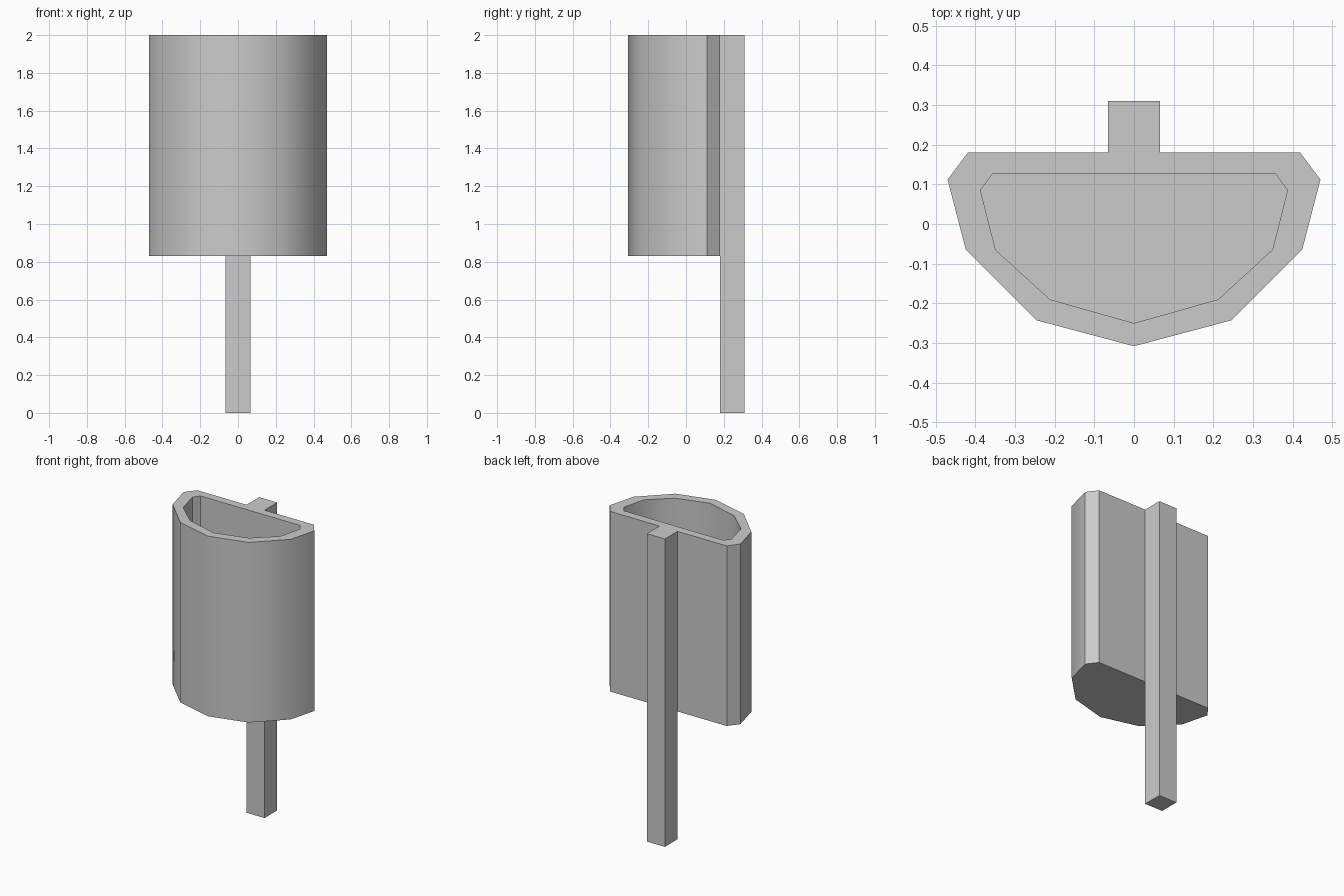
import bpy, bmesh, math

if "Cube" in bpy.data.objects:
    bpy.data.objects.remove(bpy.data.objects["Cube"])


def mirrored(half):
    # Right half listed front to back; first point lies on x = 0
    return half + [(-x, y) for x, y in reversed(half[1:])]


def make_object(name, bm):
    bmesh.ops.recalc_face_normals(bm, faces=bm.faces[:])
    mesh = bpy.data.meshes.new(name)
    bm.to_mesh(mesh)
    bm.free()
    obj = bpy.data.objects.new(name, mesh)
    bpy.context.collection.objects.link(obj)
    return obj


BOTTOM, TOP, FLOOR = 0.83, 2.0, 0.89
outer = mirrored([(0, -0.308), (0.245, -0.243), (0.424, -0.065), (0.47, 0.112), (0.419, 0.18)])
inner = mirrored([(0, -0.25), (0.212, -0.19), (0.349, -0.065), (0.387, 0.085), (0.357, 0.126)])

# Hollow bucket: outer wall, rim, inner wall, closed at the base and floor
bm = bmesh.new()
rings = [[bm.verts.new((x, y, z)) for x, y in profile]
         for profile, z in ((outer, BOTTOM), (outer, TOP), (inner, TOP), (inner, FLOOR))]
for a, b in zip(rings, rings[1:]):
    for i in range(len(a)):
        j = (i + 1) % len(a)
        bm.faces.new((a[i], a[j], b[j], b[i]))
bm.faces.new(rings[0])
bm.faces.new(rings[-1])
bucket = make_object("bucket", bm)
bpy.context.view_layer.objects.active = bucket
bucket.select_set(True)
bpy.ops.object.shade_smooth_by_angle(angle=math.radians(40))

# Square post running up the back
bm = bmesh.new()
bmesh.ops.create_cube(bm, size=1)
bmesh.ops.scale(bm, vec=(0.13, 0.13, 2.0), verts=bm.verts[:])
bmesh.ops.translate(bm, vec=(0, 0.245, 1.0), verts=bm.verts[:])
make_object("back_post", bm)
